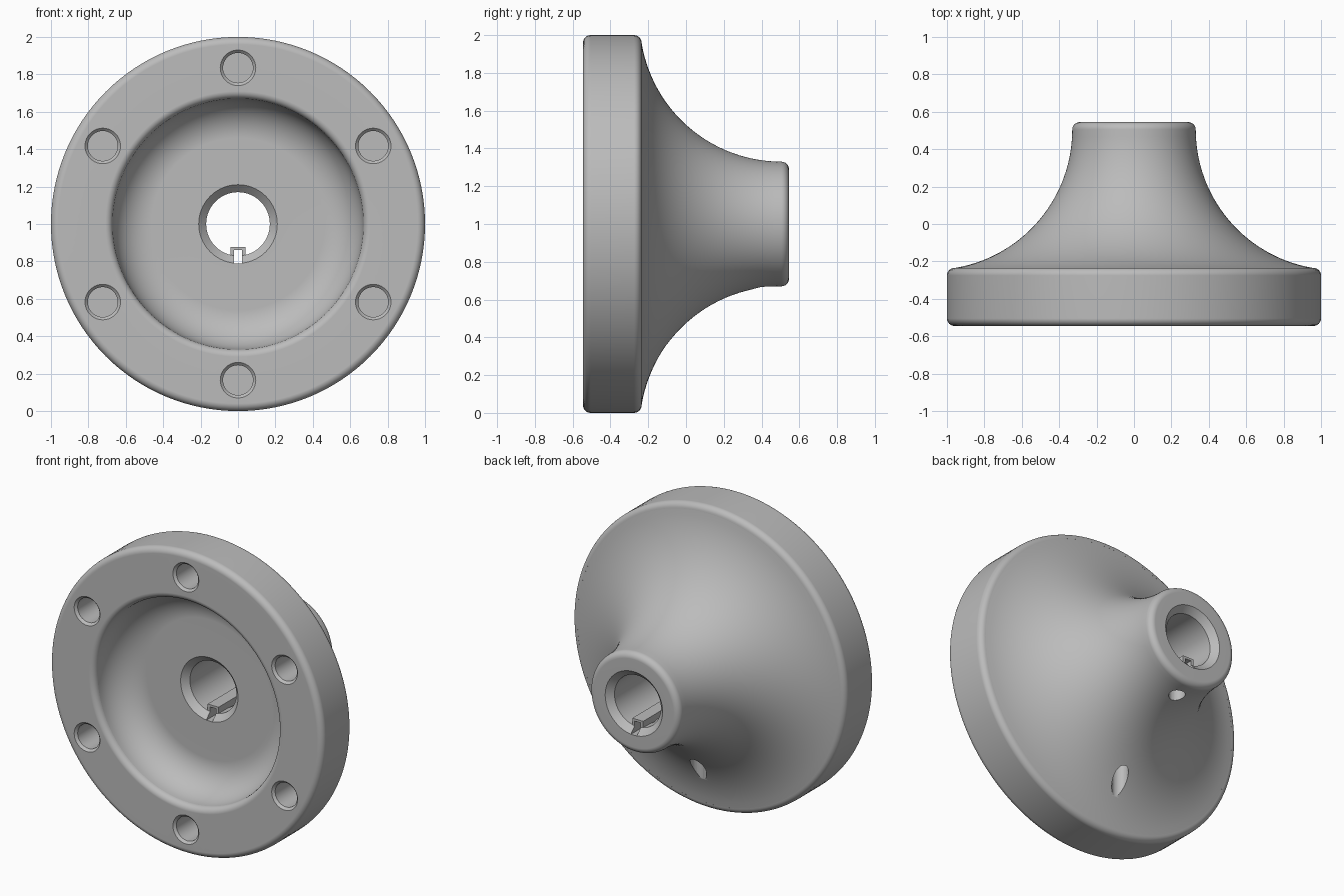
import bpy, bmesh, math
from mathutils import Matrix, Vector

if "Cube" in bpy.data.objects:
    bpy.data.objects.remove(bpy.data.objects["Cube"], do_unlink=True)

grey = bpy.data.materials.new("machined_grey")
grey.use_nodes = True
grey.diffuse_color = (0.5, 0.5, 0.5, 1)
grey.node_tree.nodes["Principled BSDF"].inputs["Base Color"].default_value = (0.5, 0.5, 0.5, 1)


def arc(r, y, radius, start, end, steps):
    """Points of an arc in the (radius, y) half plane, angles in degrees."""
    angles = [math.radians(start + (end - start) * i / steps) for i in range(steps + 1)]
    return [(r + radius * math.cos(a), y + radius * math.sin(a)) for a in angles]


def make_object(name, bm, location):
    bmesh.ops.remove_doubles(bm, verts=bm.verts, dist=1e-5)
    bmesh.ops.recalc_face_normals(bm, faces=bm.faces)
    mesh = bpy.data.meshes.new(name)
    bm.to_mesh(mesh)
    bm.free()
    mesh.materials.append(grey)
    obj = bpy.data.objects.new(name, mesh)
    obj.location = location
    bpy.context.collection.objects.link(obj)
    return obj


def lathe(name, profile, steps, location):
    """Closed profile turned about the y axis."""
    bm = bmesh.new()
    verts = [bm.verts.new((r, y, 0)) for r, y in profile]
    edges = [bm.edges.new((v, verts[i - 1])) for i, v in enumerate(verts)]
    bmesh.ops.spin(bm, geom=verts + edges, cent=(0, 0, 0), axis=(0, 1, 0),
                   angle=2 * math.pi, steps=steps)
    return make_object(name, bm, location)


def box(name, low, high):
    low, high = Vector(low), Vector(high)
    bm = bmesh.new()
    size = Matrix.Diagonal((*(high - low), 1))
    bmesh.ops.create_cube(bm, size=1, matrix=size)
    return make_object(name, bm, (low + high) / 2)


def select_only(obj):
    bpy.ops.object.select_all(action="DESELECT")
    obj.select_set(True)
    bpy.context.view_layer.objects.active = obj


def cut(target, cutter):
    cutter.hide_render = True
    mod = target.modifiers.new("cut", "BOOLEAN")
    mod.operation = "DIFFERENCE"
    mod.solver = "EXACT"
    mod.object = cutter
    select_only(target)
    bpy.ops.object.modifier_apply(modifier=mod.name)
    bpy.data.objects.remove(cutter, do_unlink=True)


# Flange, flared neck, hub, bore and front bowl as one turned body
profile = [(0.17, 0.505), (0.21, 0.545)]
profile += arc(0.29, 0.505, 0.04, 90, 0, 6)
profile += arc(1.08, 0.505, 0.75, 180, 260.8, 28)[1:]
profile += arc(0.96, -0.275, 0.04, 90, 0, 6)
profile += arc(0.96, -0.505, 0.04, 0, -90, 6)
profile += arc(0.71, -0.505, 0.04, -90, -180, 6)
profile += arc(0.46, -0.51, 0.21, 0, 90, 14)
profile += [(0.21, -0.30), (0.17, -0.26)]
body = lathe("flanged_hub", profile, 128, (0, 0, 1))

# Six chamfered blind bolt holes
hole = [(0, 0.2), (0.08, 0.2), (0.08, 0.015), (0.095, 0), (0.095, -0.05), (0, -0.05)]
for i in range(6):
    a = math.radians(90 + 60 * i)
    spot = (0.835 * math.cos(a), -0.545, 1 + 0.835 * math.sin(a))
    cut(body, lathe("bolt_hole_cutter", hole, 40, spot))

# Two set screw holes drilled upward into the bore
for y, bottom in ((0.4, 0.5), (-0.13, 0.12)):
    length = 0.88 - bottom
    drill = lathe("screw_hole_cutter", [(0, 0), (0.05, 0), (0.05, length), (0, length)],
                  32, (0, y, bottom))
    drill.rotation_euler.x = math.pi / 2
    bpy.context.view_layer.update()
    cut(body, drill)

# Narrow keyway along the bore, covered by a channel-shaped key
cut(body, box("keyway_cutter", (-0.022, -0.4, 0.79), (0.022, 0.7, 0.9)))
key = box("bore_key", (-0.04, -0.26, 0.81), (0.04, 0.505, 0.877))
cut(key, box("key_channel_cutter", (-0.022, -0.5, 0.7), (0.022, 0.7, 0.862)))

for obj in (body, key):
    select_only(obj)
    bpy.ops.object.shade_smooth_by_angle(angle=math.radians(30))
    normals = obj.modifiers.new("weighted_normals", "WEIGHTED_NORMAL")
    normals.keep_sharp = True
